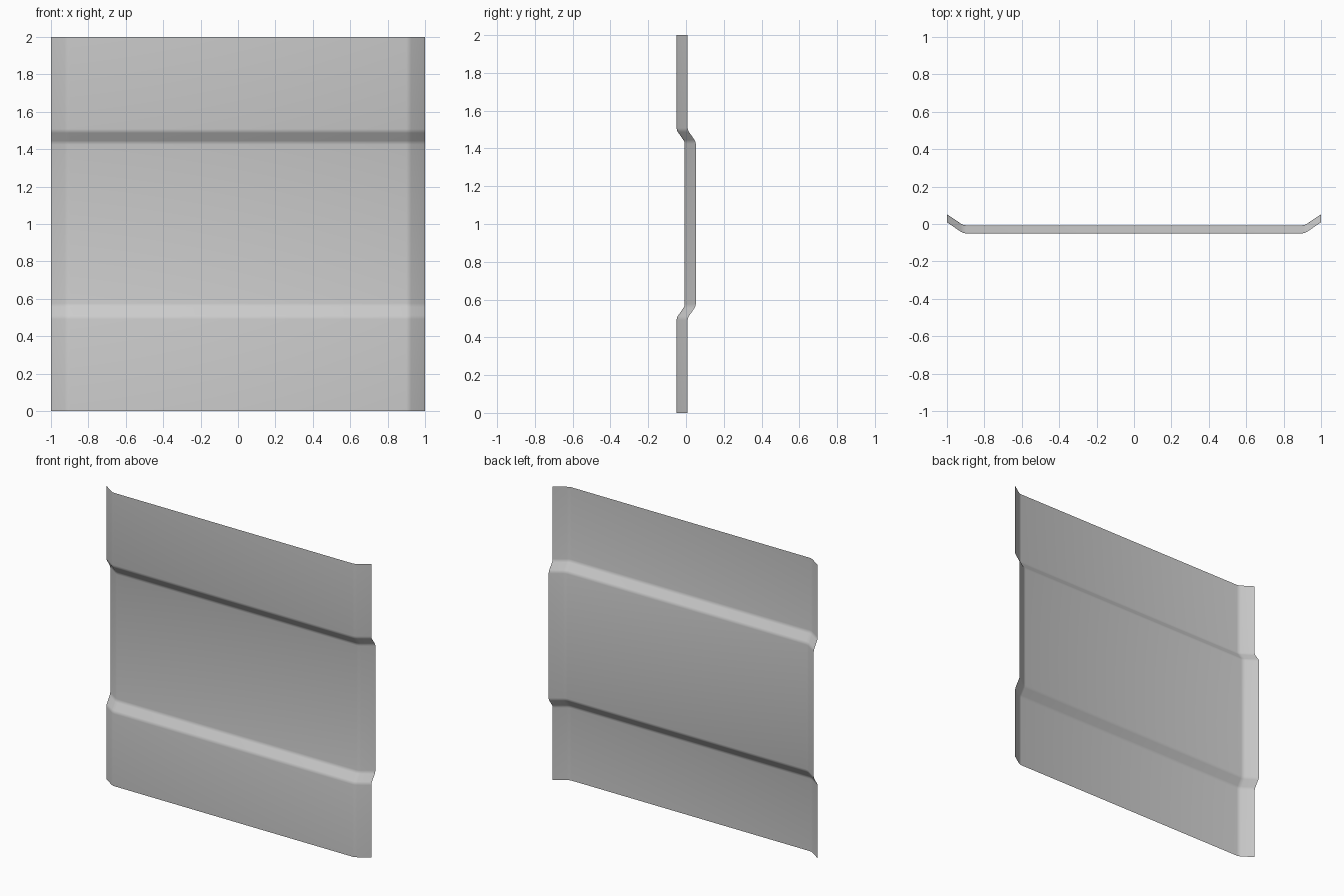
import bpy
import bmesh

if "Cube" in bpy.data.objects:
    bpy.data.objects.remove(bpy.data.objects["Cube"])

# Half cross-section across the width: flat face, eased bend, swept-back side flange (x, y)
half_width = [(0.9, -0.05), (0.914, -0.047), (0.926, -0.041), (1.0, 0.009)]
width_profile = [(-x, y) for x, y in reversed(half_width)] + half_width

# Half profile up the height: lower band, eased step, recessed middle (z, y offset)
half_height = [(0.0, 0.0), (0.492, 0.0), (0.504, 0.002), (0.513, 0.007),
               (0.555, 0.036), (0.564, 0.041), (0.576, 0.043)]
height_profile = half_height + [(2.0 - z, y) for z, y in reversed(half_height)]

# Sheet panel: sum of the two profiles, front side facing -y
bm = bmesh.new()
rows = [[bm.verts.new((x, fy + gy, z)) for x, fy in width_profile]
        for z, gy in height_profile]
for low, high in zip(rows, rows[1:]):
    for i in range(len(low) - 1):
        face = bm.faces.new((low[i], low[i + 1], high[i + 1], high[i]))
        face.smooth = True

mesh = bpy.data.meshes.new("stepped_panel")
bm.to_mesh(mesh)
bm.free()
panel = bpy.data.objects.new("stepped_panel", mesh)
bpy.context.collection.objects.link(panel)
